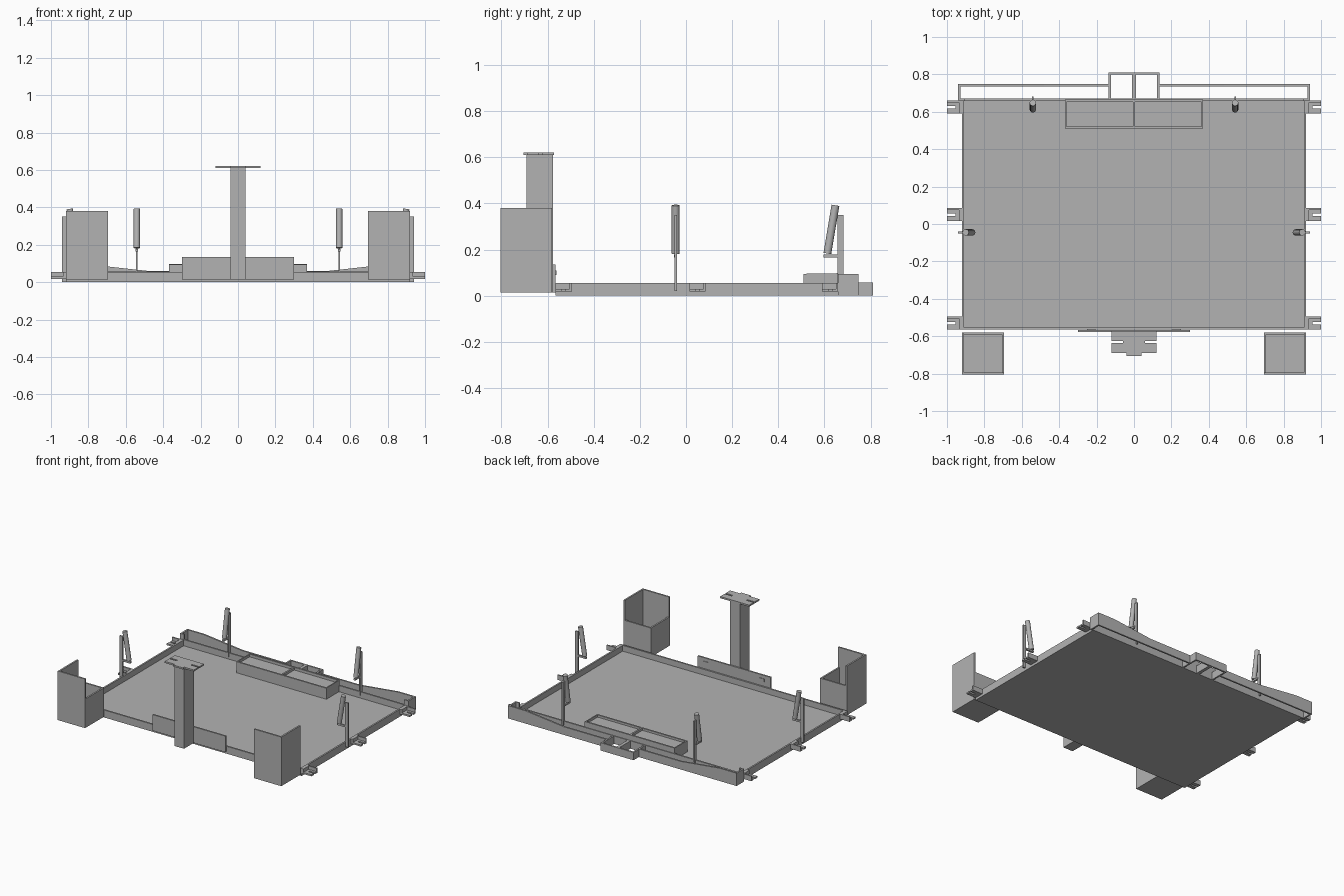
import bpy
import bmesh
import math
from mathutils import Vector

if "Cube" in bpy.data.objects:
    bpy.data.objects.remove(bpy.data.objects["Cube"])

grey = bpy.data.materials.new("plain_grey")
grey.diffuse_color = (0.45, 0.45, 0.45, 1)
grey.use_nodes = True
grey.node_tree.nodes["Principled BSDF"].inputs["Base Color"].default_value = grey.diffuse_color


def finish(name, bm):
    bmesh.ops.recalc_face_normals(bm, faces=bm.faces)
    me = bpy.data.meshes.new(name)
    bm.to_mesh(me)
    bm.free()
    me.materials.append(grey)
    ob = bpy.data.objects.new(name, me)
    bpy.context.collection.objects.link(ob)
    return ob


def boxes(name, *ranges):
    """One object made of boxes given as (x0, x1, y0, y1, z0, z1)."""
    bm = bmesh.new()
    for x0, x1, y0, y1, z0, z1 in ranges:
        vs = bmesh.ops.create_cube(bm, size=1)["verts"]
        for v in vs:
            v.co = Vector((x0 + (v.co.x + .5) * (x1 - x0),
                           y0 + (v.co.y + .5) * (y1 - y0),
                           z0 + (v.co.z + .5) * (z1 - z0)))
    return finish(name, bm)


def prism(name, pts, direction, place):
    """Extrude a flat outline along a vector."""
    bm = bmesh.new()
    face = bm.faces.new([bm.verts.new(place(a, b)) for a, b in pts])
    geo = bmesh.ops.extrude_face_region(bm, geom=[face])["geom"]
    vs = [g for g in geo if isinstance(g, bmesh.types.BMVert)]
    bmesh.ops.translate(bm, verts=vs, vec=direction)
    return finish(name, bm)


def rod(name, a, b, r, sides=16):
    a, b = Vector(a), Vector(b)
    bm = bmesh.new()
    bmesh.ops.create_cone(bm, cap_ends=True, segments=sides, radius1=r,
                          radius2=r, depth=(b - a).length)
    ob = finish(name, bm)
    ob.location = (a + b) / 2
    ob.rotation_euler = (b - a).to_track_quat('Z', 'Y').to_euler()
    for p in ob.data.polygons:
        p.use_smooth = len(p.vertices) == 4
    return ob


def side_box(s, x0, x1, *rest):
    """Box range mirrored to side s."""
    return (min(s * x0, s * x1), max(s * x0, s * x1), *rest)


# Shallow tray: floor and rim
boxes("tray_floor", (-.92, .92, -.565, .67, 0, .012))
boxes("tray_rim",
      (-.92, .92, -.565, -.553, 0, .055), (-.92, .92, .658, .67, 0, .058),
      (-.92, -.908, -.553, .658, 0, .055), (.908, .92, -.553, .658, 0, .055))

# Rear frame: bars rising towards the ends, and central open box
for s in (-1, 1):
    prism("rear_bar", [(.13, 0), (.94, 0), (.94, .095), (.80, .095), (.48, .06), (.13, .06)],
          (0, .012, 0), lambda a, b: (s * a, .736, b))
    boxes("rear_bar_end", side_box(s, .928, .94, .66, .737, 0, .095),
          side_box(s, .905, .93, .66, .67, 0, .095))
boxes("rear_centre_frame",
      (-.135, -.123, .67, .81, 0, .058), (.123, .135, .67, .81, 0, .058),
      (-.123, .123, .798, .81, 0, .058), (-.012, .012, .67, .798, 0, .058))

# Shallow storage box along the rear edge
boxes("rear_storage",
      (-.37, .37, .51, .665, .012, .078),
      (-.37, .37, .51, .522, .078, .094), (-.37, .37, .653, .665, .078, .098),
      (-.37, -.362, .522, .653, .078, .096), (.362, .37, .522, .653, .078, .096),
      (-.006, .006, .522, .653, .078, .096))

# Front backing plate with two small catches
boxes("front_plate", (-.30, .30, -.578, -.566, .015, .135))
for s in (-1, 1):
    boxes("plate_catch", side_box(s, .205, .25, -.568, -.562, .09, .11))

# Front post and notched top plate
boxes("front_post", (-.04, .04, -.692, -.577, .015, .61))
half = [(0, -.705), (.04, -.705), (.04, -.69), (.12, -.69), (.12, -.637),
        (.06, -.637), (.06, -.625), (.12, -.625), (.12, -.572), (0, -.572)]
outline = half + [(-x, y) for x, y in reversed(half[1:-1])]
prism("post_top_plate", outline, (0, 0, .012), lambda a, b: (a, b, .61))

# Corner bins: tall outer and front walls, low inner and back walls
for s in (-1, 1):
    boxes("corner_bin",
          side_box(s, .695, .92, -.805, -.58, .015, .027),
          side_box(s, .695, .92, -.805, -.793, .015, .38),
          side_box(s, .908, .92, -.793, -.58, .015, .38),
          side_box(s, .695, .707, -.793, -.58, .015, .23),
          side_box(s, .707, .908, -.592, -.58, .015, .23))

# Tilted cylinders on upright strips: two at the rear, one per side
for s in (-1, 1):
    x = s * .541
    boxes("rear_upright", (x - .005, x + .005, .656, .682, .03, .35))
    boxes("rear_foot", (x - .007, x + .007, .597, .66, .165, .178))
    rod("rear_cylinder", (x, .613, .183), (x, .648, .392), .017)
    boxes("side_upright", side_box(s, .915, .94, -.05, -.04, .02, .35))
    boxes("side_foot", side_box(s, .85, .92, -.052, -.038, .165, .178))
    rod("side_cylinder", (s * .865, -.045, .183), (s * .90, -.045, .392), .017)

# Slotted brackets along both sides
for s in (-1, 1):
    for y in (.625, .05, -.53):
        boxes("side_bracket",
              side_box(s, .92, .955, y - .035, y + .035, .018, .03),
              side_box(s, .955, 1, y - .035, y - .007, .018, .03),
              side_box(s, .955, 1, y + .007, y + .035, .018, .03),
              side_box(s, .92, .935, y - .035, y + .035, .03, .055),
              side_box(s, .935, 1, y + .025, y + .035, .03, .055))
